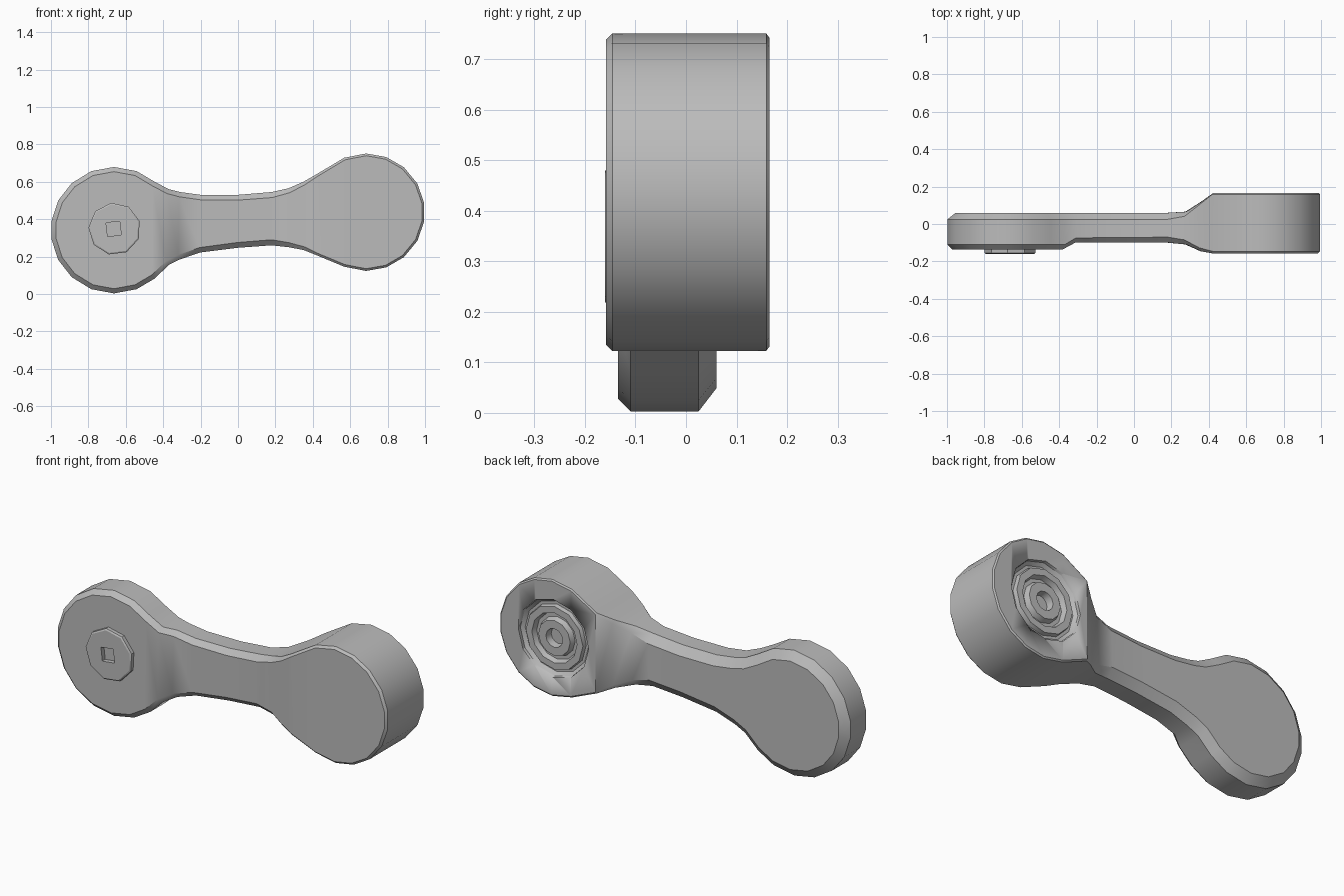
import bpy, bmesh, math
from mathutils import Vector

cube = bpy.data.objects.get("Cube")
if cube:
    bpy.data.objects.remove(cube, do_unlink=True)

grey = bpy.data.materials.new("mid grey")
grey.use_nodes = True
grey.diffuse_color = (0.5, 0.5, 0.5, 1)
grey.node_tree.nodes["Principled BSDF"].inputs["Base Color"].default_value = (0.5, 0.5, 0.5, 1)


def make(name, bm, angle=30):
    bmesh.ops.recalc_face_normals(bm, faces=bm.faces)
    mesh = bpy.data.meshes.new(name)
    bm.to_mesh(mesh)
    bm.free()
    mesh.materials.append(grey)
    ob = bpy.data.objects.new(name, mesh)
    bpy.context.collection.objects.link(ob)
    bpy.ops.object.select_all(action='DESELECT')
    ob.select_set(True)
    bpy.context.view_layer.objects.active = ob
    bpy.ops.object.shade_smooth_by_angle(angle=math.radians(angle))
    return ob


def lathe(name, cx, cz, profile, sides, turn=0.0):
    """Turn (radius, y) points round an axis along y; both ends are capped."""
    bm = bmesh.new()
    rings = []
    for r, y in profile:
        angles = [turn + math.tau * i / sides for i in range(sides)]
        rings.append([bm.verts.new((cx + r * math.cos(a), y, cz + r * math.sin(a))) for a in angles])
    for a, b in zip(rings, rings[1:]):
        for i in range(sides):
            j = (i + 1) % sides
            bm.faces.new((a[i], a[j], b[j], b[i]))
    bm.faces.new(rings[0])
    bm.faces.new(rings[-1])
    return make(name, bm)


def cut(ob, cutter):
    mod = ob.modifiers.new("cut", 'BOOLEAN')
    mod.operation = 'DIFFERENCE'
    mod.solver = 'EXACT'
    mod.object = cutter
    cutter.hide_render = True
    cutter.hide_set(True)


def ramp(keys, x):
    """Straight-line interpolation between (x, value) keys."""
    if x <= keys[0][0]:
        return keys[0][1]
    for (x0, v0), (x1, v1) in zip(keys, keys[1:]):
        if x <= x1:
            return v0 + (v1 - v0) * (x - x0) / (x1 - x0)
    return keys[-1][1]


# Outline stations (x, top, bottom): round end, waisted arm, round end
LX, LZ, LR = -0.663, 0.341, 0.338
RX, RZ, RR = 0.685, 0.437, 0.314
stations = []
for deg in (172, 152, 132, 111, 90, 69, 50):
    a = math.radians(deg)
    dz = LR * math.sin(a)
    stations.append((LX + LR * math.cos(a), LZ + dz, LZ - dz))
stations += [(-0.37, 0.56, 0.155), (-0.31, 0.545, 0.185), (-0.2, 0.53, 0.222), (0, 0.53, 0.247),
             (0.18, 0.545, 0.26), (0.27, 0.565, 0.25), (0.35, 0.60, 0.235), (0.42, 0.64, 0.207)]
for deg in (112, 90, 70, 50, 29, 9):
    a = math.radians(deg)
    dz = RR * math.sin(a)
    stations.append((RX + RR * math.cos(a), RZ + dz, RZ - dz))

# Depth and edge bevel along the length
front = [(-0.37, -0.135), (-0.31, -0.1), (0.25, -0.1), (0.36, -0.15), (0.42, -0.158)]
back = [(0.25, 0.06), (0.3, 0.075), (0.36, 0.125), (0.4, 0.165)]
front_bevel = [(-0.4, 0.025), (0.2, 0.03), (0.42, 0.012)]
back_bevel = [(-0.3, 0.035), (0.2, 0.035), (0.4, 0.006)]

n = len(stations)
outline = [Vector((x, t)) for x, t, b in stations] + [Vector((x, b)) for x, t, b in reversed(stations)]
bm = bmesh.new()
layers = [[], [], [], []]
for i, p in enumerate(outline):
    tangent = (outline[(i + 1) % len(outline)] - outline[i - 1]).normalized()
    inward = Vector((tangent.y, -tangent.x))
    x = p.x
    fb, bb = ramp(front_bevel, x), ramp(back_bevel, x)
    fy, by = ramp(front, x), ramp(back, x)
    rows = [(p + inward * fb, fy), (p, fy + fb), (p, by - bb), (p + inward * bb * 1.3, by)]
    for layer, (q, y) in zip(layers, rows):
        layer.append(bm.verts.new((q.x, y, q.y)))
for a, b in zip(layers, layers[1:]):
    for i in range(2 * n):
        j = (i + 1) % (2 * n)
        bm.faces.new((a[i], a[j], b[j], b[i]))
for layer in (layers[0], layers[3]):
    for i in range(n - 1):
        bm.faces.new((layer[i], layer[i + 1], layer[2 * n - 2 - i], layer[2 * n - 1 - i]))
arm = make("crank_arm", bm)

# Round socket in the back of the thick end, filled with bearing rings
BX, BZ = RX - 0.01, RZ
cut(arm, lathe("socket_cutter", BX, BZ, [(0.21, 0.11), (0.21, 0.2)], 12))
lathe("bearing_rings", BX, BZ,
      [(0.208, 0.112), (0.208, 0.15), (0.19, 0.135), (0.175, 0.135), (0.17, 0.157), (0.135, 0.157),
       (0.125, 0.13), (0.105, 0.13), (0.095, 0.158), (0.05, 0.158), (0.045, 0.12)], 12)

# Raised boss on the front of the thin end, with a square drive hole
boss = lathe("front_boss", -0.66, 0.348, [(0.14, -0.12), (0.14, -0.155), (0.132, -0.16)], 9, 0.3)
cut(boss, lathe("drive_hole_cutter", -0.665, 0.348, [(0.052, -0.2), (0.052, -0.13)], 4, 0.9))
